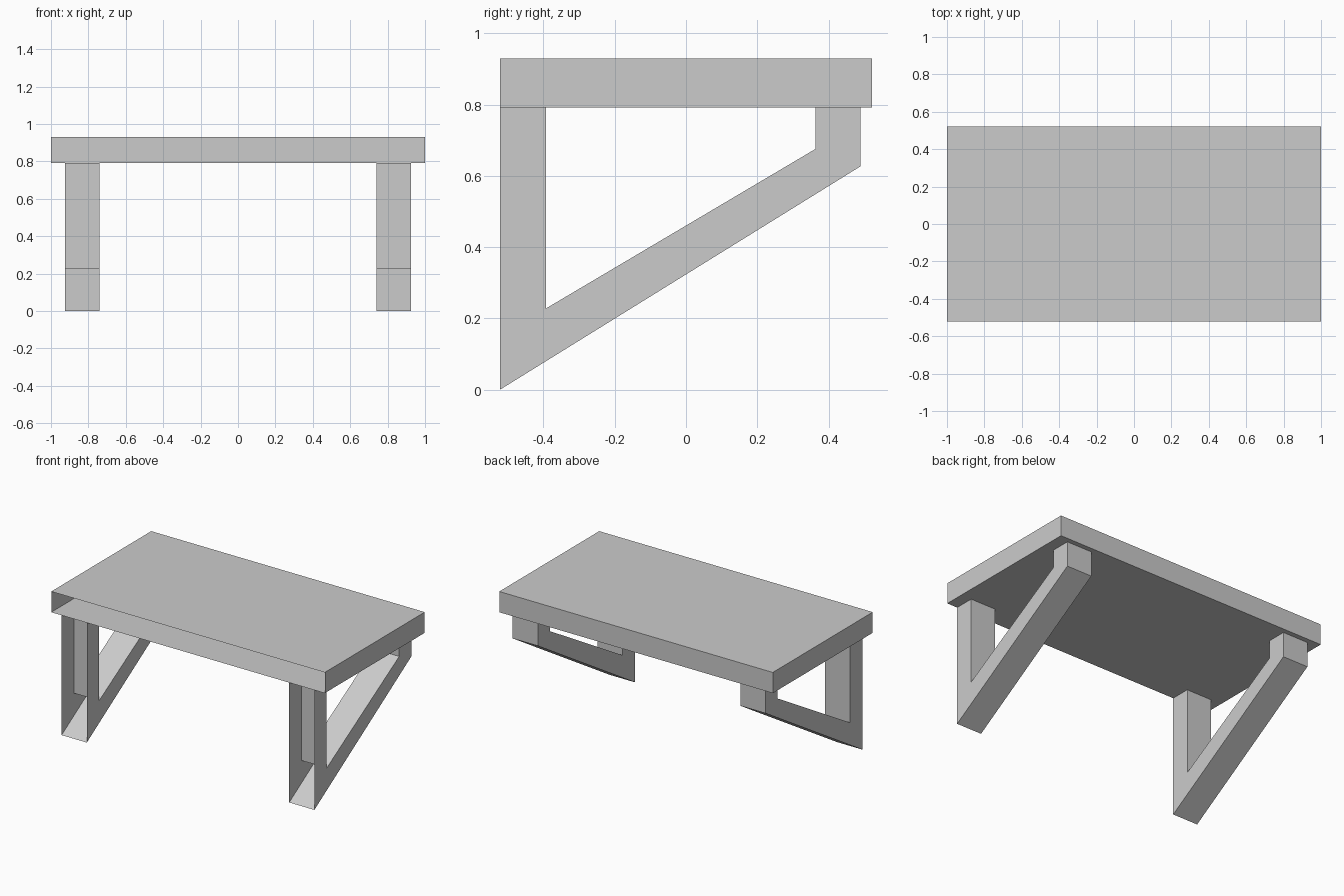
import bpy, bmesh

if "Cube" in bpy.data.objects:
    bpy.data.objects.remove(bpy.data.objects["Cube"])


def finish(name, bm):
    bmesh.ops.recalc_face_normals(bm, faces=bm.faces)
    mesh = bpy.data.meshes.new(name)
    bm.to_mesh(mesh)
    bm.free()
    ob = bpy.data.objects.new(name, mesh)
    bpy.context.collection.objects.link(ob)
    return ob


# Table top: hollow box, open at the front
bm = bmesh.new()
bmesh.ops.create_cube(bm, size=1)
for v in bm.verts:
    v.co.x *= 2
    v.co.y *= 1.044
    v.co.z = 0.8605 + v.co.z * 0.137
bm.normal_update()
front = [f for f in bm.faces if f.normal.y < -0.9]
bmesh.ops.delete(bm, geom=front, context='FACES_ONLY')
finish("table_top", bm)

# Bracket: outer and inner outlines in (y, z), post -> brace -> short upright
outer = [(-0.522, 0.792), (-0.522, 0.0), (0.49, 0.627), (0.49, 0.792)]
inner = [(-0.393, 0.792), (-0.393, 0.228), (0.364, 0.676), (0.364, 0.792)]


def bracket(name, x0, x1):
    bm = bmesh.new()
    rows = [[bm.verts.new((x, y, z)) for y, z in line]
            for line in (outer, inner) for x in (x0, x1)]
    oa, ob, ia, ib = rows
    for i in range(3):
        j = i + 1
        strips = [(oa, ia), (ob, ib), (ia, ib)]   # two sides, inner wall
        if i > 0:
            strips.append((oa, ob))               # outer wall, post front left open
        for p, q in strips:
            bm.faces.new((p[i], p[j], q[j], q[i]))
    return finish(name, bm)


bracket("left_bracket", -0.924, -0.74)
bracket("right_bracket", 0.74, 0.924)
